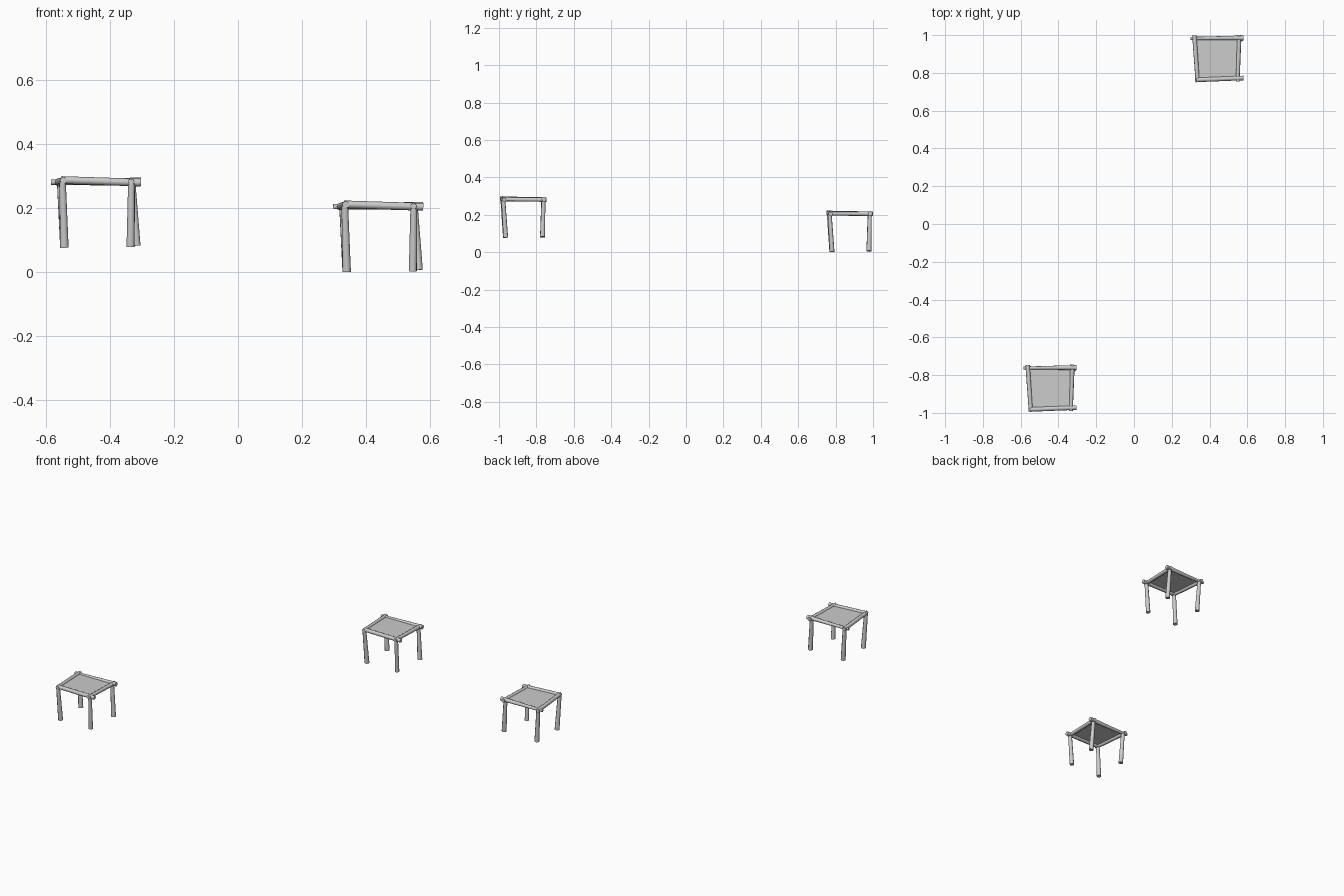
import bpy
from mathutils import Vector

if "Cube" in bpy.data.objects:
    bpy.data.objects.remove(bpy.data.objects["Cube"])

SIDES = 8


def pole(name, a, b, r1, r2, offset):
    """Tapered log from point a to point b."""
    a, b = Vector(a) + offset, Vector(b) + offset
    d = b - a
    bpy.ops.mesh.primitive_cone_add(vertices=SIDES, radius1=r1, radius2=r2,
                                    depth=d.length, location=(a + b) / 2)
    ob = bpy.context.object
    ob.name = name
    ob.rotation_euler = d.to_track_quat('Z', 'Y').to_euler()
    bpy.ops.object.shade_smooth_by_angle(angle=0.9)


# part: (bottom or first end, top or second end, first radius, second radius)
PARTS = {
    # legs
    "front_left_leg": ((-0.543, -0.965, 0.077), (-0.549, -0.982, 0.285), 0.014, 0.011),
    "front_right_leg": ((-0.336, -0.964, 0.079), (-0.333, -0.977, 0.280), 0.013, 0.011),
    "back_left_leg": ((-0.543, -0.767, 0.079), (-0.556, -0.763, 0.285), 0.014, 0.011),
    "back_right_leg": ((-0.318, -0.767, 0.083), (-0.331, -0.762, 0.280), 0.014, 0.011),
    # rails around the seat
    "front_rail": ((-0.552, -0.982, 0.288), (-0.304, -0.972, 0.280), 0.012, 0.012),
    "back_rail": ((-0.585, -0.763, 0.281), (-0.304, -0.760, 0.283), 0.008, 0.013),
    "left_rail": ((-0.546, -0.994, 0.287), (-0.563, -0.747, 0.281), 0.011, 0.012),
    "right_rail": ((-0.334, -0.990, 0.282), (-0.326, -0.745, 0.281), 0.010, 0.012),
}


def stool(label, offset):
    offset = Vector(offset)
    for name, (a, b, r1, r2) in PARTS.items():
        pole(f"{label}_{name}", a, b, r1, r2, offset)
    # stretched seat sheet
    corners = [(-0.547, -0.982, 0.289), (-0.334, -0.974, 0.283),
               (-0.328, -0.761, 0.284), (-0.561, -0.763, 0.283)]
    me = bpy.data.meshes.new(f"{label}_seat")
    me.from_pydata([Vector(c) + offset for c in corners], [], [(0, 1, 2, 3)])
    bpy.context.collection.objects.link(bpy.data.objects.new(f"{label}_seat", me))


stool("upper_stool", (0, 0, 0))
stool("lower_stool", (0.883, 1.745, -0.076))
